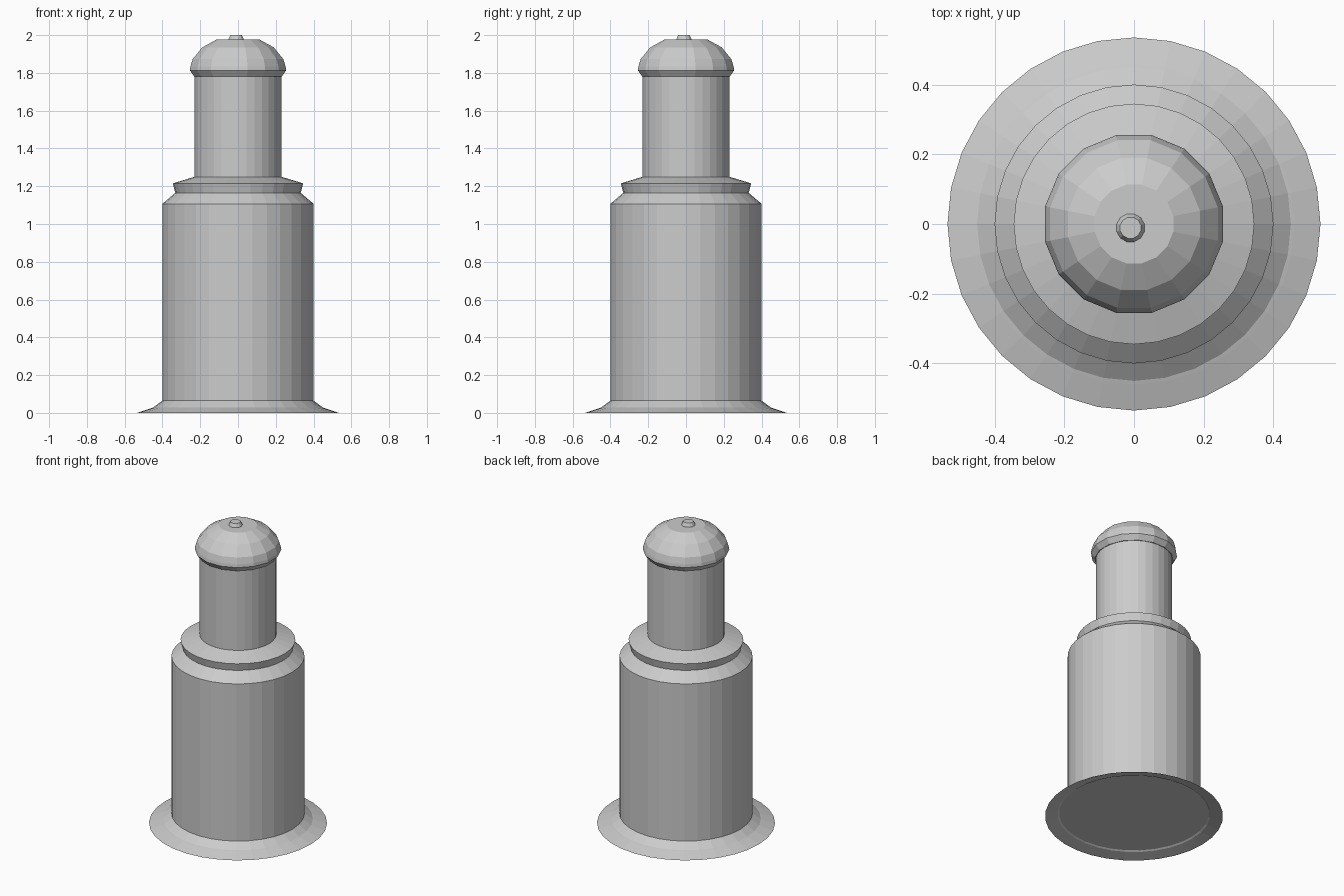
import bpy, bmesh
from math import cos, sin, pi

if "Cube" in bpy.data.objects:
    bpy.data.objects.remove(bpy.data.objects["Cube"])


def lathe(name, profile, sides, turn=0.0, centre=(0, 0)):
    """Revolve (radius, z) points around z and close both ends."""
    bm = bmesh.new()
    rings = []
    for r, z in profile:
        rings.append([bm.verts.new((centre[0] + r * cos(turn + 2 * pi * i / sides),
                                    centre[1] + r * sin(turn + 2 * pi * i / sides), z))
                      for i in range(sides)])
    for a, b in zip(rings, rings[1:]):
        for i in range(sides):
            j = (i + 1) % sides
            bm.faces.new((a[i], a[j], b[j], b[i]))
    bm.faces.new(rings[0][::-1])
    bm.faces.new(rings[-1])
    bmesh.ops.recalc_face_normals(bm, faces=bm.faces)
    mesh = bpy.data.meshes.new(name)
    bm.to_mesh(mesh)
    bm.free()
    obj = bpy.data.objects.new(name, mesh)
    bpy.context.collection.objects.link(obj)
    return obj


# Thin flared base with a recessed underside
lathe("base_flange", [(0.45, 0.022), (0.46, 0.016), (0.535, 0.0),
                      (0.46, 0.025), (0.45, 0.028), (0.40, 0.065)], 32)

# Main cylinder with chamfered shoulder, collar and sloped top
lathe("body", [(0.40, 0.06), (0.40, 1.107), (0.332, 1.165),
               (0.345, 1.215), (0.23, 1.25)], 32)

# Narrow upper column
lathe("neck", [(0.23, 1.24), (0.23, 1.785)], 32)

# Faceted domed cap
lathe("cap", [(0.236, 1.78), (0.26, 1.813), (0.257, 1.833), (0.245, 1.873),
              (0.193, 1.935), (0.115, 1.977)], 16, pi / 16)

# Small tip, slightly off centre
lathe("tip", [(0.043, 1.965), (0.041, 1.98), (0.031, 2.0)], 12, pi / 12, (-0.01, -0.011))
